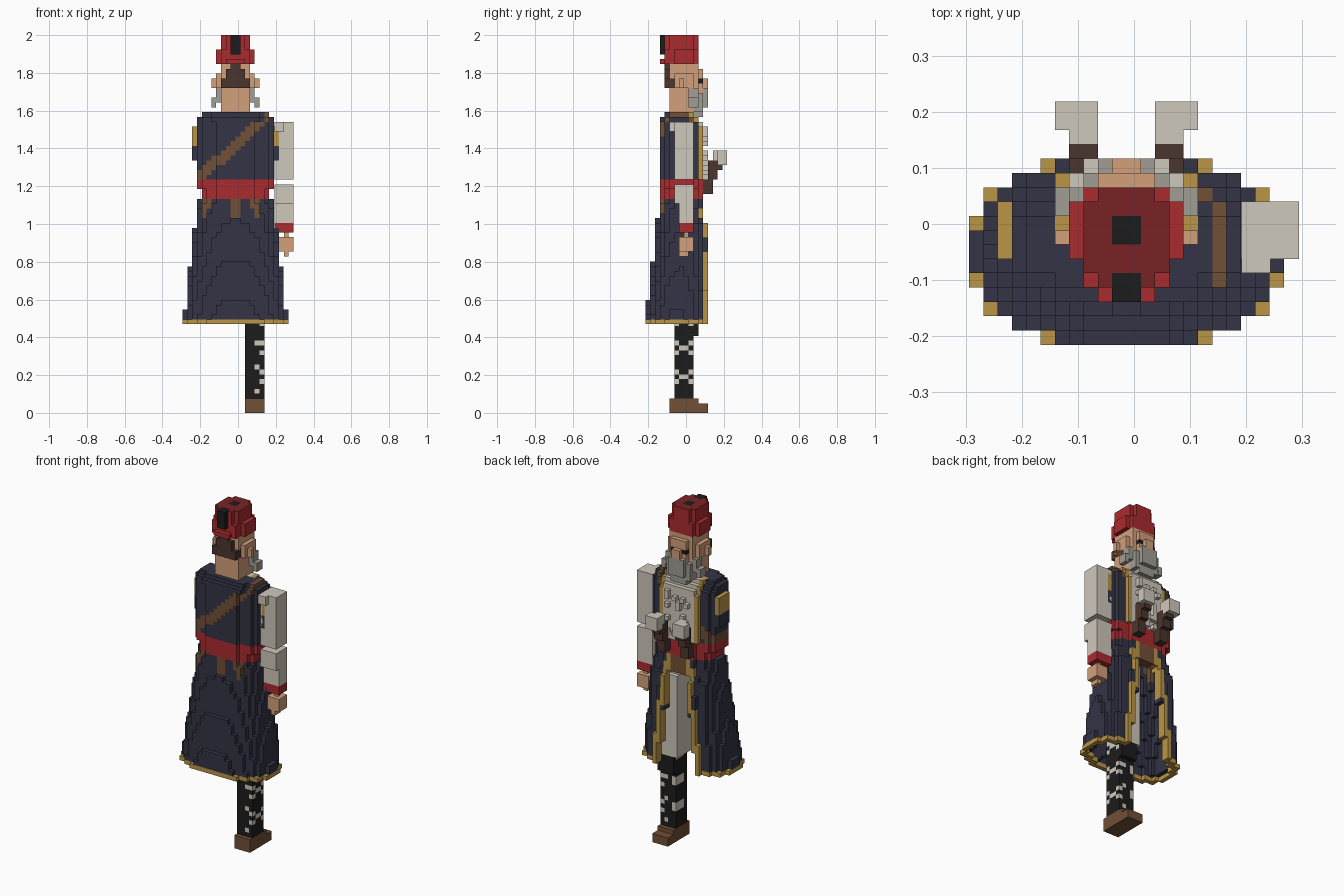
import bpy, bmesh, random

old = bpy.data.objects.get("Cube")
if old:
    bpy.data.objects.remove(old, do_unlink=True)

random.seed(4)
V = 0.0255                      # cube size
X0, Y0 = -0.0134, 0.0143        # shared grid origin

# ---------- colours ----------
COLOURS = {
    "navy": (51, 51, 69), "gold": (186, 150, 71), "red": (170, 43, 47),
    "dark_red": (122, 34, 37), "brown": (113, 80, 55), "dark_brown": (75, 53, 45),
    "black": (28, 28, 29), "off_white": (207, 200, 187), "grey": (161, 158, 149),
    "skin": (211, 160, 124),
}


def linear(c):
    c /= 255
    return c / 12.92 if c <= 0.04045 else ((c + 0.055) / 1.055) ** 2.4


MATS = {}
for name, rgb in COLOURS.items():
    m = bpy.data.materials.new(name)
    m.use_nodes = True
    col = (*[linear(c) for c in rgb], 1)
    m.diffuse_color = col
    bsdf = m.node_tree.nodes["Principled BSDF"]
    bsdf.inputs["Base Color"].default_value = col
    bsdf.inputs["Roughness"].default_value = 0.9
    MATS[name] = m

# ---------- cube-grid helpers ----------
DIRS = [(a, s) for a in range(3) for s in (0, 1)]


def box(cells, colour, i, j, k):
    """Fill a block of cells; ranges are inclusive pairs."""
    for a in range(i[0], i[1] + 1):
        for b in range(j[0], j[1] + 1):
            for c in range(k[0], k[1] + 1):
                cells[a, b, c] = colour


def part(name, cells, z0, x0=X0, lid=None):
    """Mesh the outer faces of coloured cells; lid = (layer, colour) tints red tops."""
    bm = bmesh.new()
    verts, used = {}, []

    def vert(p):
        if p not in verts:
            verts[p] = bm.verts.new((x0 + p[0] * V, Y0 + p[1] * V, z0 + p[2] * V))
        return verts[p]

    def slot(colour):
        if colour not in used:
            used.append(colour)
        return used.index(colour)

    for cell, colour in cells.items():
        for axis, side in DIRS:
            near = list(cell)
            near[axis] += 2 * side - 1
            if tuple(near) in cells:
                continue
            u, w = (axis + 1) % 3, (axis + 2) % 3
            ring = []
            for du, dw in ((0, 0), (1, 0), (1, 1), (0, 1)):
                p = list(cell)
                p[axis] += side
                p[u] += du
                p[w] += dw
                ring.append(vert(tuple(p)))
            f = bm.faces.new(ring if side else ring[::-1])
            tint = lid and axis == 2 and side and cell[2] >= lid[0] and colour == "red"
            f.material_index = slot(lid[1] if tint else colour)
    me = bpy.data.meshes.new(name)
    bm.to_mesh(me)
    bm.free()
    for colour in used:
        me.materials.append(MATS[colour])
    ob = bpy.data.objects.new(name, me)
    bpy.context.scene.collection.objects.link(ob)


def inside(x, y, a, back, front, shrink=0.0):
    mid, half = (back + front) / 2, (front - back) / 2 - shrink
    return (abs(x) / (a - shrink)) ** 2.4 + (abs(y - mid) / half) ** 2.4 <= 1


GRID = [(i, j) for i in range(-12, 12) for j in range(-10, 5)]
BODY_Z, HEAD_Z = 0.47, 1.592

# ---------- coat skirt: flared hollow shell, open at the face side ----------
skirt = {}
for k in range(26):
    t = 1 - k / 26
    a = 7.65 + 3.22 * t + (0.3 if k == 0 else 0)
    back = -5.9 - 3.2 * t
    front = 4 if k < 21 else 3
    gap = 2 + 3 * t
    for i, j in GRID:
        x, y = i + 0.5, j + 0.5
        lapel = j == front - 1 and gap < abs(x) < gap + 1.2
        shell = inside(x, y, a, back, front) and not inside(x, y, a, back, front, 1.25)
        if not lapel and (not shell or (y > 1 and abs(x) < gap)):
            continue
        strap = k > 21 and y < -1 and i in (-7, -6, -1, 0, 3, 4) and (k > 23 or i in (-7, 0, -1, 4))
        skirt[i, j, k] = "gold" if lapel or k == 0 else "brown" if strap else "navy"
        if lapel:
            skirt[i, j - 1, k] = "gold"
part("coat_skirt", skirt, BODY_Z)

# ---------- sash ----------
sash = {}
for k in range(26, 30):
    for i, j in GRID:
        if inside(i + 0.5, j + 0.5, 8 if k > 27 else 7.4, -6, 3):
            sash[i, j, k] = "red"
part("sash", sash, BODY_Z)

# ---------- torso: coat, shirt front and diagonal strap ----------
torso = {}
for k in range(30, 44):
    a = 7.2 if k == 43 else 8
    back, front = (-5, 1) if k == 43 else (-6, 2) if k == 42 else (-6, 3)
    for i, j in GRID:
        x, y = i + 0.5, j + 0.5
        if not inside(x, y, a, back, front):
            continue
        colour = "navy"
        if y > front - 2 and abs(x) < 5:
            colour = "gold" if abs(x) > 4 else "off_white"
        on_strap = abs(k + 0.5 - (30.2 + (x + 7.5) * 0.95)) < 1.5
        if on_strap and colour == "navy" and (k < 42 or i == 6):
            colour = "brown"
        torso[i, j, k] = colour
# lapel edges standing proud and shirt ruffles
for k in range(30, 41):
    for i in range(-3, 3):
        if random.random() < 0.3:
            torso[i, 3, k] = "off_white"
    for i in (-5, 4):
        torso[i, 2, k] = "gold"
# shoulder caps with gold armholes
for i in (-9, 8):
    box(torso, "navy", (i, i), (-3, 0), (34, 36))
    box(torso, "gold", (i, i), (-3, 0), (37, 40))
part("torso", torso, BODY_Z)

# ---------- belt pouch and the pistols tucked in the sash ----------
pouch = {}
box(pouch, "brown", (-2, 1), (1, 2), (22, 25))
part("belt_pouch", pouch, BODY_Z)

for side, lo in (("left", 2), ("right", -4)):
    gun = {}
    box(gun, "dark_brown", (lo, lo + 1), (3, 4), (27, 29))
    box(gun, "dark_brown", (lo, lo + 1), (4, 5), (30, 31))
    box(gun, "dark_brown", (lo, lo + 1), (4, 6), (32, 33))
    box(gun, "off_white", (lo, lo + 1), (5, 6), (34, 35))
    wide = (lo, lo + 2) if lo > 0 else (lo - 1, lo + 1)
    box(gun, "off_white", wide, (6, 7), (33, 35))
    part("pistol_" + side, gun, BODY_Z)

# ---------- arm with cuff and hand ----------
ARM_X = 0.192
arm = {}
box(arm, "off_white", (0, 3), (-3, 0), (0, 11))
box(arm, "off_white", (0, 1), (-4, -4), (10, 11))
part("upper_arm", arm, 1.235, ARM_X)

arm = {}
box(arm, "red", (0, 3), (-2, 0), (0, 1))
box(arm, "off_white", (0, 3), (-2, 0), (2, 5))
box(arm, "off_white", (0, 3), (-3, 0), (6, 9))
part("forearm", arm, 0.955, ARM_X)

hand = {}
box(hand, "skin", (1, 3), (-2, 0), (1, 3))
box(hand, "skin", (2, 2), (-2, -1), (0, 0))
box(hand, "skin", (2, 2), (-1, -1), (4, 4))
part("hand", hand, 0.828, ARM_X)

# ---------- leg: trousers, patterned stocking, boot ----------
trousers = {}
box(trousers, "off_white", (1, 5), (-3, 1), (20, 38))
box(trousers, "off_white", (1, 4), (-3, 0), (39, 44))
part("trouser_leg", trousers, 0.0)

stocking = {}
for i in range(2, 6):
    for j in range(-3, 1):
        for k in range(3, 20):
            if i == 2:
                white = k % 6 in (1, 2) and j > -3
            elif i == 5:
                white = k % 6 == 1 if j in (-2, -1) else k % 6 in (0, 2)
            else:
                white = i == 4 and k % 5 == 4
            stocking[i, j, k] = "off_white" if white else "black"
box(stocking, "black", (2, 5), (1, 1), (16, 19))
part("stocking", stocking, 0.0)

boot = {}
box(boot, "brown", (2, 5), (-4, 3), (0, 1))
box(boot, "brown", (2, 5), (-4, 1), (2, 2))
part("boot", boot, 0.0)

# ---------- head ----------
head = {}
box(head, "skin", (-3, 2), (-4, 0), (0, 9))
box(head, "skin", (-3, 2), (1, 1), (3, 9))
box(head, "skin", (-2, 1), (2, 2), (3, 8))
box(head, "skin", (-4, 3), (-3, 0), (5, 7))
box(head, "skin", (-1, 0), (3, 3), (5, 6))
box(head, "dark_brown", (-3, 2), (-4, -4), (5, 6))
for i in (-5, 4):
    box(head, "skin", (i, i), (-2, -2), (5, 6))
for i in (-2, 1):
    head[i, 2, 6] = "black"
part("head", head, HEAD_Z)

hair = {}
box(hair, "dark_brown", (-3, 2), (-5, -5), (5, 6))
box(hair, "dark_brown", (-2, 1), (-5, -5), (7, 8))
box(hair, "dark_brown", (-1, 0), (-5, -5), (9, 9))
part("back_hair", hair, HEAD_Z)

# ---------- beard and moustache ----------
beard = {}
box(beard, "grey", (-3, 2), (1, 2), (0, 3))
box(beard, "grey", (-2, 1), (2, 3), (1, 4))
box(beard, "grey", (-2, 1), (1, 2), (-1, -1))
for outer, inner in ((-5, -4), (4, 3)):
    box(beard, "grey", (outer, outer), (0, 1), (1, 2))
    box(beard, "grey", (inner, inner), (0, 1), (2, 4))
part("beard", beard, HEAD_Z)

# ---------- hat with button and tassel ----------
hat = {}
box(hat, "red", (-3, 2), (-5, 1), (10, 12))
box(hat, "red", (-2, 1), (-5, 1), (13, 15))
box(hat, "red", (-3, 2), (-4, 0), (13, 15))
box(hat, "red", (-4, 3), (-3, 0), (10, 12))
box(hat, "red", (-2, 1), (-6, -6), (10, 10))
box(hat, "black", (-1, 0), (-2, -1), (15, 15))
box(hat, "black", (-1, 0), (-6, -5), (12, 15))
part("hat", hat, HEAD_Z, lid=(13, "dark_red"))
